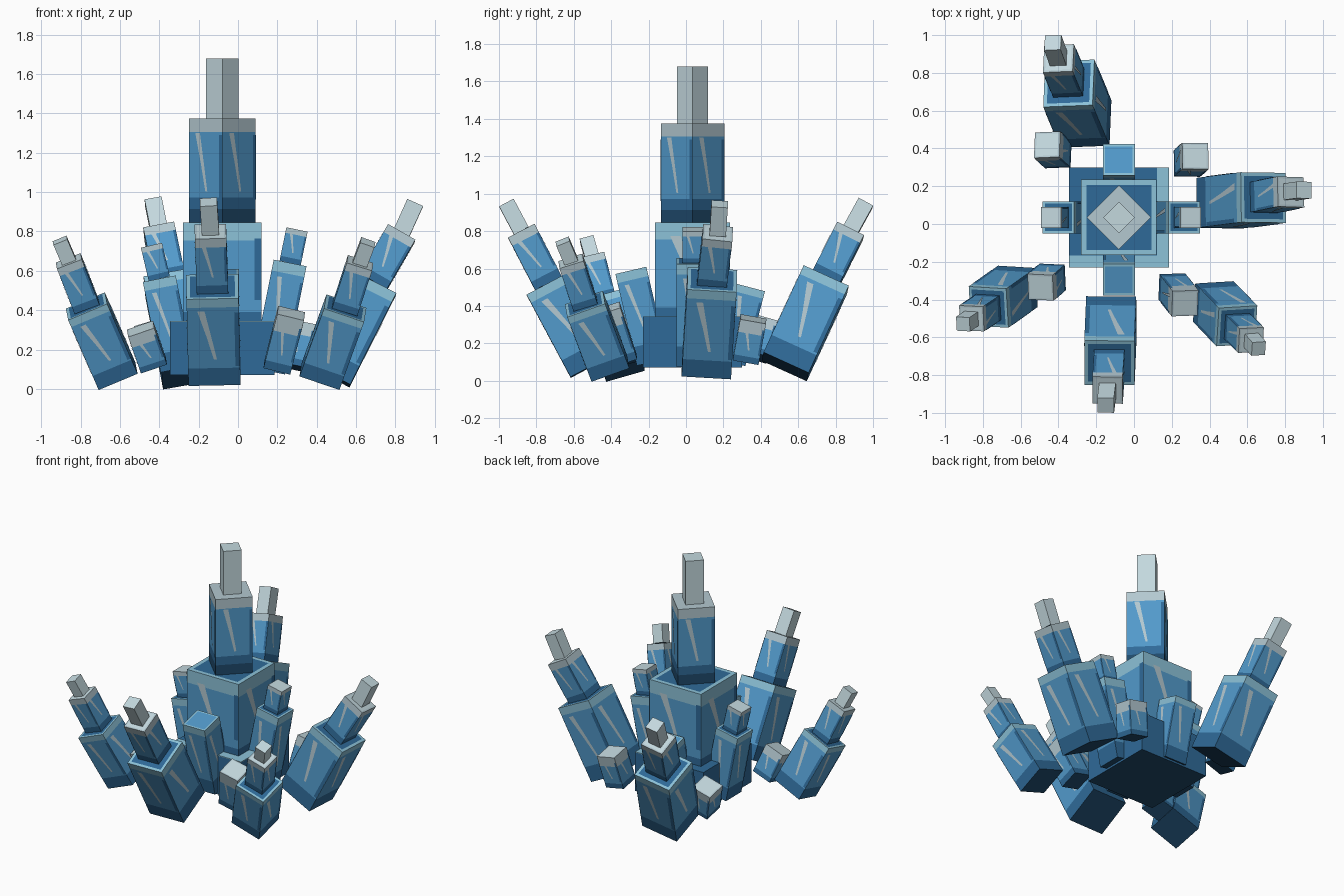
import bpy, bmesh
from math import radians
from mathutils import Vector, Matrix

if "Cube" in bpy.data.objects:
    bpy.data.objects.remove(bpy.data.objects["Cube"])


def make_material(name, hex_code):
    srgb = [int(hex_code[i:i + 2], 16) / 255 for i in (0, 2, 4)]
    colour = [c / 12.92 if c < 0.04 else ((c + 0.055) / 1.055) ** 2.4 for c in srgb] + [1]
    mat = bpy.data.materials.new(name)
    mat.use_nodes = True
    mat.diffuse_color = colour
    node = mat.node_tree.nodes["Principled BSDF"]
    node.inputs["Base Color"].default_value = colour
    node.inputs["Roughness"].default_value = 0.8
    return mat


NAVY, DARK, MAIN, SKY, GREY, TIP = range(6)
MATERIALS = [make_material("navy", "1F4A6C"), make_material("deep blue", "2F6A98"),
             make_material("crystal blue", "529ACB"), make_material("sky rim", "8CC2D8"),
             make_material("frost grey", "B3C8D0"), make_material("pale tip", "C3D8DE")]

# Painted marks on a side, in units of side width (u) and height (v)
STREAKS = [
    (((-0.30, 0.86), (-0.16, 0.86), (-0.04, 0.56), (-0.13, 0.56)), GREY),
    (((-0.13, 0.56), (-0.04, 0.56), (0.06, 0.30), (0.00, 0.30)), GREY),
    (((0.41, 0.84), (0.495, 0.84), (0.495, 0.22), (0.41, 0.22)), DARK),
]


def crystal(name, start, end, width, bands, top, roll=0, streaks=True):
    """Square prism from start to end; bands are (height fraction, material)."""
    start, end = Vector(start), Vector(end)
    axis = end - start
    length = axis.length
    bm = bmesh.new()
    bmesh.ops.create_cube(bm, size=1)
    bmesh.ops.transform(bm, verts=bm.verts, matrix=Matrix.Diagonal((width, width, length, 1))
                        @ Matrix.Translation((0, 0, 0.5)))
    # Cut the sides into colour bands
    for level, _ in bands[:-1]:
        bmesh.ops.bisect_plane(bm, geom=bm.verts[:] + bm.edges[:] + bm.faces[:],
                               plane_co=(0, 0, level * length), plane_no=(0, 0, 1))
    bm.normal_update()
    for f in bm.faces:
        height = f.calc_center_median().z / length
        f.material_index = next((m for level, m in bands if height < level), bands[-1][1])
        if f.normal.z < -0.9:
            f.material_index = NAVY
    # Framed end cap
    cap = [f for f in bm.faces if f.normal.z > 0.9]
    cap[0].material_index = bands[-1][1]
    bmesh.ops.inset_region(bm, faces=cap, thickness=width * 0.1)
    cap[0].material_index = top
    # Thin painted marks on all four sides
    if streaks:
        for side in range(4):
            turn = Matrix.Rotation(radians(90 * side), 3, "Z")
            for shape, mat in STREAKS:
                verts = [bm.verts.new(turn @ Vector((u * width, -width / 2 - 0.002, v * length)))
                         for u, v in reversed(shape)]
                bm.faces.new(verts).material_index = mat
    spin = Vector((0, 0, 1)).rotation_difference(axis).to_matrix().to_4x4()
    bm.transform(Matrix.Translation(start) @ spin @ Matrix.Rotation(radians(roll), 4, "Z"))
    mesh = bpy.data.meshes.new(name)
    bm.to_mesh(mesh)
    bm.free()
    for mat in MATERIALS:
        mesh.materials.append(mat)
    obj = bpy.data.objects.new(name, mesh)
    bpy.context.collection.objects.link(obj)
    return obj


BODY = [(0.2, DARK), (0.9, MAIN), (1, SKY)]
FROSTED = [(0.15, DARK), (0.84, MAIN), (1, GREY)]
PALE = [(1, TIP)]


def cluster(name, points, widths):
    """Stack of ever thinner crystals along a leaning line."""
    parts = [("base", BODY, DARK), ("middle", FROSTED, TIP), ("tip", PALE, TIP)]
    for i, width in enumerate(widths):
        part, bands, top = parts[i]
        crystal(f"{name}_{part}", points[i], points[i + 1], width, bands, top, streaks=i < 2)


# Central column
CX, CY = -0.08, 0.035
crystal("column_foot", (CX, CY, 0.07), (CX, CY, 0.34), 0.53, [(1, DARK)], DARK, streaks=False)
crystal("column_body", (CX, CY, 0.34), (CX, CY, 0.845), 0.4,
        [(0.1, DARK), (0.82, MAIN), (1, SKY)], DARK)
crystal("column_middle", (CX, CY, 0.845), (CX, CY, 1.375), 0.24,
        [(0.13, NAVY), (0.24, DARK), (0.87, MAIN), (1, GREY)], GREY, roll=45)
crystal("column_tip", (CX, CY, 1.375), (CX, CY, 1.68), 0.118, PALE, TIP, roll=45, streaks=False)

# Pale edges on the upper face of the foot
for name, x, y, sx, sy in [("foot_front_edge", CX, CY - 0.233, 0.53, 0.064),
                           ("foot_left_edge", CX + 0.233, CY, 0.064, 0.53)]:
    bpy.ops.mesh.primitive_cube_add(size=1, location=(x, y, 0.342))
    edge = bpy.context.object
    edge.name = name
    edge.scale = (sx, sy, 0.005)
    edge.data.materials.append(MATERIALS[SKY])

# Large outer clusters
LARGE = (0.265, 0.16, 0.088)
SMALL = (0.215, 0.135, 0.076)
cluster("front_cluster", [(-0.12, -0.50, 0.08), (-0.13, -0.735, 0.52),
                          (-0.14, -0.88, 0.80), (-0.15, -0.96, 0.95)], LARGE)
cluster("back_cluster", [(-0.255, 0.53, 0.075), (-0.345, 0.745, 0.54),
                         (-0.40, 0.877, 0.80), (-0.43, 0.96, 0.95)], LARGE)
cluster("left_cluster", [(0.45, 0.11, 0.075), (0.685, 0.14, 0.54),
                         (0.83, 0.17, 0.79), (0.90, 0.18, 0.945)], LARGE)
cluster("front_left_cluster", [(0.42, -0.41, 0.065), (0.545, -0.54, 0.41),
                               (0.62, -0.615, 0.64), (0.66, -0.66, 0.745)], SMALL)
cluster("front_right_cluster", [(-0.615, -0.33, 0.065), (-0.77, -0.44, 0.42),
                                (-0.86, -0.50, 0.65), (-0.905, -0.53, 0.755)], SMALL)

# Leaning crystals against the column
crystal("front_brace", (CX, -0.18, 0.10), (CX, -0.295, 0.59), 0.17, BODY, MAIN)
crystal("back_brace", (CX, 0.235, 0.10), (CX, 0.34, 0.50), 0.17, BODY, MAIN)
for name, points in [("left_brace", [(0.155, CY, 0.09), (0.265, CY, 0.64), (0.30, CY, 0.81)]),
                     ("right_brace", [(-0.31, CY, 0.10), (-0.40, CY, 0.56), (-0.44, CY, 0.73)])]:
    cluster(name, points, (0.17, 0.11))

# Small shards between the clusters
for name, start, end in [
        ("front_left_shard", (0.20, -0.33, 0.11), (0.27, -0.42, 0.385)),
        ("front_right_shard", (-0.43, -0.28, 0.12), (-0.495, -0.335, 0.305)),
        ("back_right_shard", (-0.40, 0.365, 0.13), (-0.46, 0.42, 0.32)),
        ("back_left_shard", (0.28, 0.32, 0.11), (0.325, 0.36, 0.33))]:
    crystal(name, start, end, 0.14, [(0.15, DARK), (0.7, MAIN), (1, GREY)], TIP)
